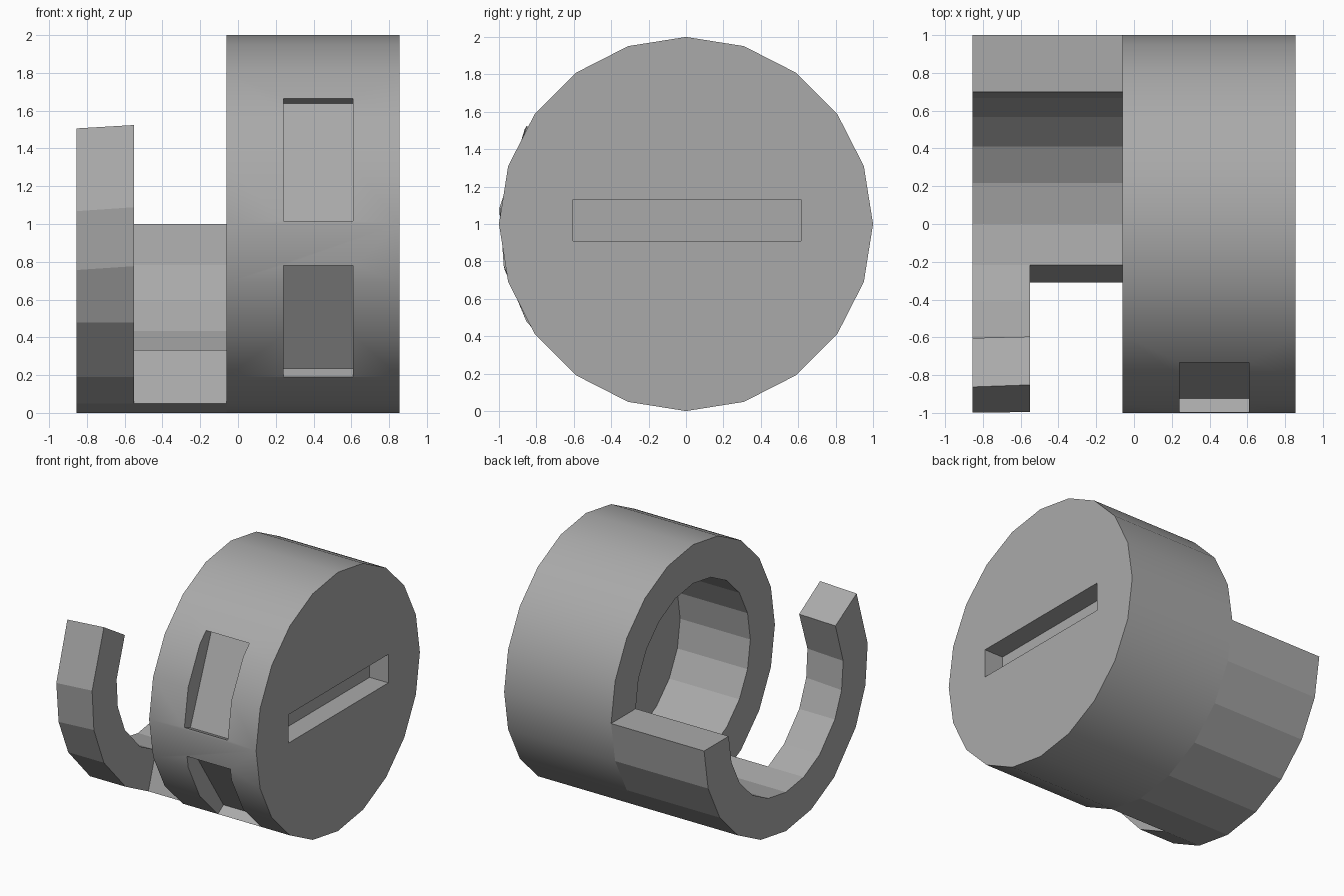
import bpy, bmesh
from math import sin, cos, radians
from mathutils import Matrix, Vector

if "Cube" in bpy.data.objects:
    bpy.data.objects.remove(bpy.data.objects["Cube"], do_unlink=True)

# Single flat colour
grey = bpy.data.materials.new("mid_grey")
grey.use_nodes = True
colour = (0.4, 0.4, 0.4, 1)
grey.diffuse_color = colour
grey.node_tree.nodes["Principled BSDF"].inputs["Base Color"].default_value = colour

SIDES, STEP = 20, 18
AXIS_Z = 1.0
OUTER, INNER = 1.0, 0.7
X_END, X_HOOK, X_DRUM, X_FLOOR, X_FACE = -0.855, -0.55, -0.06, 0.54, 0.855


def finish(bm, name):
    bmesh.ops.recalc_face_normals(bm, faces=bm.faces)
    mesh = bpy.data.meshes.new(name)
    bm.to_mesh(mesh)
    bm.free()
    mesh.materials.append(grey)
    obj = bpy.data.objects.new(name, mesh)
    bpy.context.collection.objects.link(obj)
    return obj


def cylinder(name, radius, x0, x1):
    bm = bmesh.new()
    place = Matrix.Translation(((x0 + x1) / 2, 0, AXIS_Z)) @ Matrix.Rotation(radians(90), 4, 'Y')
    bmesh.ops.create_cone(bm, cap_ends=True, segments=SIDES, radius1=radius,
                          radius2=radius, depth=x1 - x0, matrix=place)
    return finish(bm, name)


def box(name, centre, size, tilt=0):
    bm = bmesh.new()
    place = (Matrix.Translation((0, 0, AXIS_Z)) @ Matrix.Rotation(radians(tilt), 4, 'X')
             @ Matrix.Translation(centre) @ Matrix.Diagonal((*size, 1)))
    bmesh.ops.create_cube(bm, size=1, matrix=place)
    return finish(bm, name)


def cut(target, cutter):
    mod = target.modifiers.new("cut", 'BOOLEAN')
    mod.operation, mod.solver, mod.object = 'DIFFERENCE', 'EXACT', cutter
    bpy.context.view_layer.objects.active = target
    bpy.ops.object.modifier_apply(modifier=mod.name)
    bpy.data.objects.remove(cutter, do_unlink=True)


# Drum with a round cavity, a straight slot and two tilted pockets
drum = cylinder("drum", OUTER, X_DRUM, X_FACE)
cut(drum, cylinder("cavity_cutter", INNER, X_DRUM - 0.2, X_FLOOR))
cut(drum, box("slot_cutter", (X_FACE, 0.005, 0.02), (0.32, 1.22, 0.22)))
for tilt in (-21.5, 33.5):
    cut(drum, box("pocket_cutter", (0.425, -1.055, 0), (0.37, 0.4, 0.7), tilt))

# Smooth only the outer wall of the drum
for face in drum.data.polygons:
    radial = Vector((0, face.center.y, face.center.z - AXIS_Z))
    face.use_smooth = radial.length > 0.9 and face.normal.dot(radial.normalized()) > 0.95


# Collar: a half ring whose front end narrows into a hook
def ring_point(x, radius, angle):
    twist = 0
    if angle > -20:
        twist = 0.6 if x > X_END else -0.6
    a = radians(angle + twist)
    return (x, -radius * cos(a), AXIS_Z + radius * sin(a))


lower = [-180 + STEP * i for i in range(7)]
hook = [lower[-1], -54, -31.5, -13.5, 4.5, 31]
cells = [(x0, x1, a, b) for x0, x1 in ((X_END, X_HOOK), (X_HOOK, X_DRUM))
         for a, b in zip(lower, lower[1:])]
cells += [(X_END, X_HOOK, a, b) for a, b in zip(hook, hook[1:])]

# Keep only the faces that are not shared by two cells
shell = {}
for x0, x1, a, b in cells:
    near, far = ([ring_point(x, r, t) for r, t in
                  ((INNER, a), (OUTER, a), (OUTER, b), (INNER, b))] for x in (x0, x1))
    quads = [near, far]
    for i in range(4):
        j = (i + 1) % 4
        quads.append([near[i], near[j], far[j], far[i]])
    for quad in quads:
        key = frozenset(quad)
        if key in shell:
            del shell[key]
        else:
            shell[key] = quad

bm = bmesh.new()
for quad in shell.values():
    bm.faces.new([bm.verts.new(p) for p in quad])
bmesh.ops.remove_doubles(bm, verts=bm.verts, dist=0.0001)
bmesh.ops.recalc_face_normals(bm, faces=bm.faces)
bmesh.ops.dissolve_limit(bm, angle_limit=radians(0.5), verts=bm.verts, edges=bm.edges)
finish(bm, "hooked_collar")
